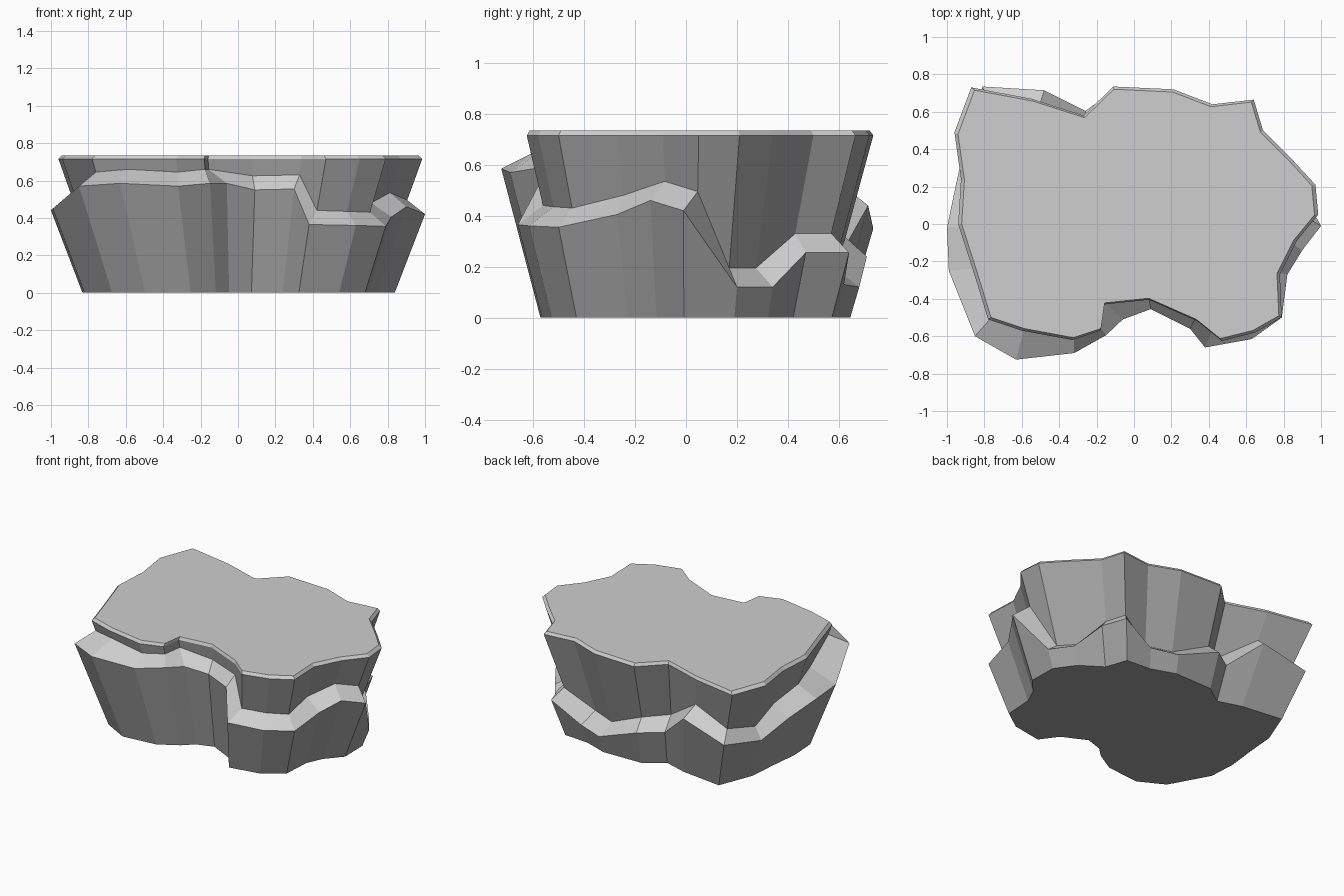
import bpy, bmesh

if "Cube" in bpy.data.objects:
    bpy.data.objects.remove(bpy.data.objects["Cube"])

TOP_Z, RIM_Z, LEDGE_RISE = 0.735, 0.715, 0.075

# Paired outlines, counter-clockwise from front left:
# upper rim x, y, then ledge edge x, y, z
OUTLINE = [
    (-.78, -.51, -.85, -.60, .57), (-.60, -.57, -.63, -.725, .585),
    (-.33, -.62, -.32, -.69, .57), (-.18, -.57, -.15, -.595, .585),
    (-.16, -.43, -.06, -.51, .585), (.08, -.405, .09, -.455, .55),
    (.34, -.52, .30, -.56, .555), (.47, -.625, .38, -.66, .365),
    (.65, -.58, .63, -.615, .36), (.79, -.50, .79, -.50, .355),
    (.78, -.27, .82, -.27, .405), (.87, -.09, .90, -.14, .46),
    (.985, .05, 1.0, -.01, .42), (.97, .21, .88, .20, .12),
    (.85, .34, .78, .34, .12), (.69, .50, .66, .47, .255),
    (.64, .665, .60, .64, .255), (.42, .64, .38, .62, .13),
    (.21, .72, .20, .68, .12), (-.11, .735, -.11, .71, .24),
    (-.27, .58, -.26, .605, .245), (-.55, .67, -.48, .715, .44),
    (-.87, .73, -.81, .735, .35), (-.96, .49, -.90, .45, .30),
    (-.925, .24, -.95, .22, .38), (-.94, 0, -1.0, -.02, .44),
    (-.86, -.25, -.99, -.25, .45),
]


def material(name, value):
    m = bpy.data.materials.new(name)
    m.diffuse_color = (value, value, value, 1)
    m.use_nodes = True
    m.node_tree.nodes["Principled BSDF"].inputs["Base Color"].default_value = m.diffuse_color
    return m


def scaled(x, y, s, z):
    return (x * s, y * s, z)


# Rings of the rock from base to top; both tiers flare outward with height
base, ledge_outer, ledge_inner, rim, cap = [], [], [], [], []
for tx, ty, lx, ly, lz in OUTLINE:
    iz = lz + LEDGE_RISE
    base.append(scaled(lx, ly, 1 / (1 + 0.46 * lz), 0))
    ledge_outer.append((lx, ly, lz))
    ledge_inner.append(scaled(tx, ty, 1 - 0.37 * (RIM_Z - iz), iz))
    rim.append((tx, ty, RIM_Z))
    cap.append(scaled(tx, ty, 0.98, TOP_Z))

bm = bmesh.new()
rings = [[bm.verts.new(p) for p in r] for r in (base, ledge_outer, ledge_inner, rim, cap)]
n = len(OUTLINE)

# Bands: lower wall, ledge, upper wall, rim chamfer (walls dark, ledges light)
for k, (low, high) in enumerate(zip(rings, rings[1:])):
    for i in range(n):
        j = (i + 1) % n
        f = bm.faces.new((low[i], low[j], high[j], high[i]))
        f.material_index = k % 2
# Underside and flat top
bm.faces.new(rings[0][::-1]).material_index = 0
bm.faces.new(rings[-1]).material_index = 1
bmesh.ops.recalc_face_normals(bm, faces=bm.faces[:])

mesh = bpy.data.meshes.new("ledged_rock")
bm.to_mesh(mesh)
bm.free()
mesh.materials.append(material("dark grey stone", 0.36))
mesh.materials.append(material("light grey stone", 0.62))
rock = bpy.data.objects.new("ledged_rock", mesh)
bpy.context.collection.objects.link(rock)
